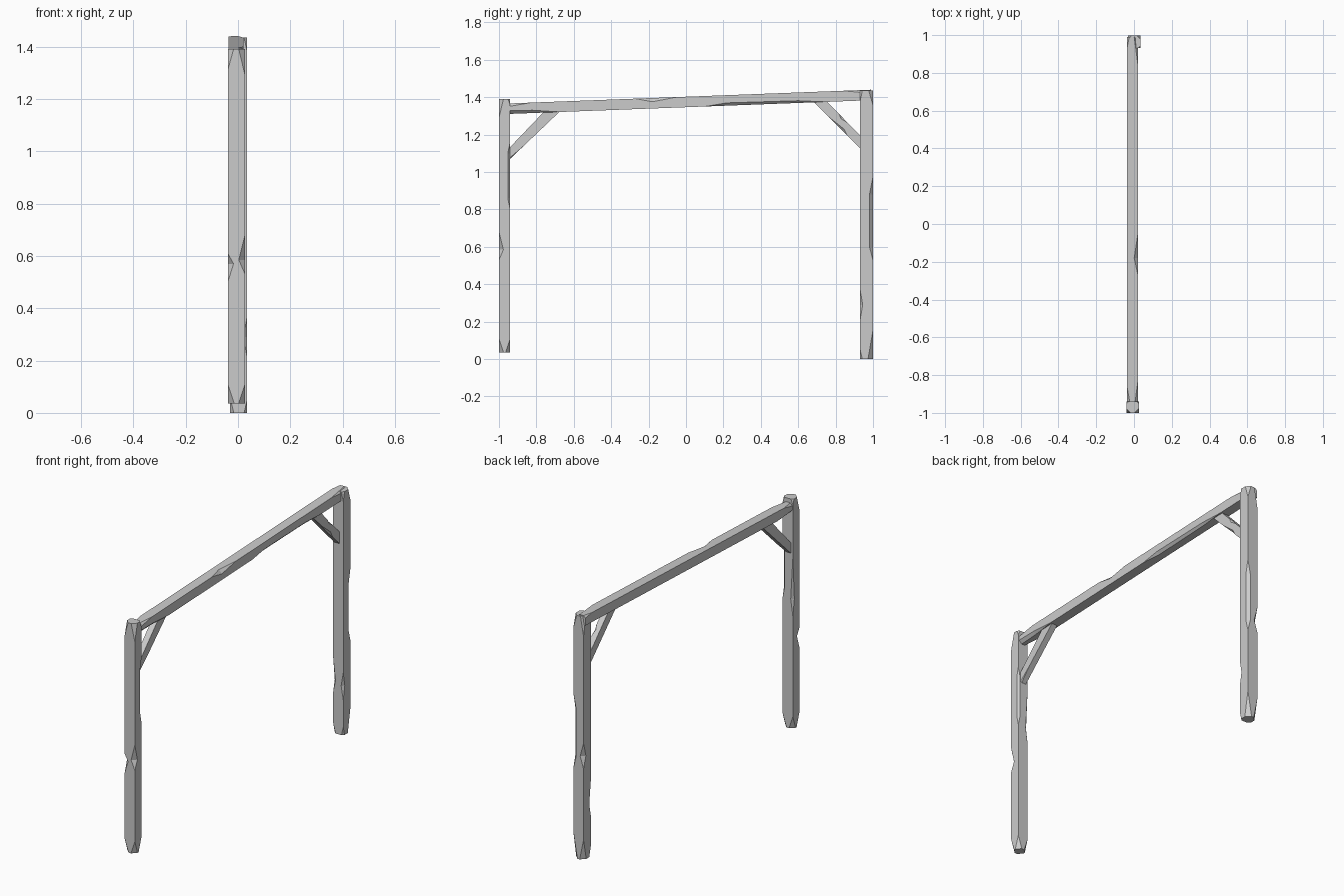
import bpy, bmesh
from mathutils import Vector

if "Cube" in bpy.data.objects:
    bpy.data.objects.remove(bpy.data.objects["Cube"])

CORNERS = [(-1, -1), (1, -1), (1, 1), (-1, 1)]


def cut_at(knots, t):
    """Chip depth of one corner at distance t along the timber."""
    for (t0, c0), (t1, c1) in zip(knots, knots[1:]):
        if t0 <= t <= t1:
            return c0 + (c1 - c0) * (t - t0) / (t1 - t0)
    return 0.0


def timber(name, p0, p1, half_w, v0, v1, chips, span=None):
    """Squared timber from p0 to p1; x half width, v0/v1 half height vectors at the ends.
    chips: one list of chip profiles per corner, each [(position, depth), ...]."""
    p0, p1, v0, v1 = map(Vector, (p0, p1, v0, v1))
    lo, hi = span or (0, 1)
    stops = {lo, hi}
    for corner in chips:
        for knots in corner:
            stops.update(t for t, _ in knots)
    bm = bmesh.new()
    rings = []
    for t in sorted(stops):
        f = (t - lo) / (hi - lo)
        mid, v = p0.lerp(p1, f), v0.lerp(v1, f)
        ring = []
        for i, (a, b) in enumerate(CORNERS):
            c = max([cut_at(k, t) for k in chips[i]] or [0])
            on_side = mid + Vector((a * half_w, 0, 0)) + v * b * (1 - c / v.length)
            on_face = mid + Vector((a * (half_w - c), 0, 0)) + v * b
            pair = [on_side, on_face] if i % 2 == 0 else [on_face, on_side]
            ring += [bm.verts.new(p) for p in pair]
        rings.append(ring)
    for r, s in zip(rings, rings[1:]):
        for i in range(8):
            j = (i + 1) % 8
            bm.faces.new((r[i], r[j], s[j], s[i]))
    bm.faces.new(rings[0][::-1])
    bm.faces.new(rings[-1])
    bmesh.ops.remove_doubles(bm, verts=bm.verts, dist=1e-5)
    bmesh.ops.recalc_face_normals(bm, faces=bm.faces)
    bmesh.ops.dissolve_limit(bm, angle_limit=0.005, verts=bm.verts, edges=bm.edges)
    mesh = bpy.data.meshes.new(name)
    bm.to_mesh(mesh)
    bm.free()
    ob = bpy.data.objects.new(name, mesh)
    bpy.context.collection.objects.link(ob)
    return ob


# front post, chip positions are heights
foot = [(0.035, 0.025), (0.11, 0)]
timber("front_post", (-0.006, -0.97, 0.035), (-0.006, -0.97, 1.39), 0.033,
       (0, 0.03, 0), (0, 0.03, 0), [
           [foot, [(0.50, 0), (0.57, 0.022), (0.61, 0)], [(1.31, 0), (1.39, 0.022)]],
           [foot, [(0.53, 0), (0.585, 0.024), (0.68, 0)], [(1.29, 0), (1.39, 0.024)]],
           [foot, [(0.80, 0), (0.86, 0.013), (1.10, 0.013), (1.16, 0)], [(1.36, 0), (1.39, 0.012)]],
           [foot, [(0.70, 0), (0.80, 0.014), (1.05, 0)], [(1.36, 0), (1.39, 0.012)]],
       ], (0.035, 1.39))

# back post
timber("back_post", (0.002, 0.965, 0), (0.002, 0.965, 1.435), 0.033,
       (0, 0.034, 0), (0, 0.034, 0), [
           [[(0, 0.015), (0.06, 0)], [(0.24, 0), (0.31, 0.015), (0.45, 0)]],
           [[(0, 0.012), (0.05, 0)], [(0.21, 0), (0.29, 0.014), (0.37, 0)], [(1.38, 0), (1.435, 0.012)]],
           [[(0, 0.026), (0.15, 0)], [(0.53, 0), (0.60, 0.018), (0.88, 0.018), (0.97, 0)],
            [(1.36, 0), (1.435, 0.022)]],
           [[(0, 0.025), (0.12, 0)], [(0.54, 0), (0.61, 0.022), (0.69, 0)], [(1.32, 0), (1.435, 0.02)]],
       ], (0, 1.435))

# sloping top beam, chip positions are y
timber("top_beam", (-0.008, -0.96, 1.338), (-0.008, 0.99, 1.412), 0.029,
       (0, 0, 0.028), (0, 0, 0.028), [
           [[(-0.96, 0.02), (-0.80, 0)]],
           [[(-0.96, 0.018), (-0.82, 0.015), (-0.67, 0)], [(0.10, 0), (0.22, 0.015), (0.60, 0.012), (0.75, 0)]],
           [[(-0.96, 0.018), (-0.83, 0)], [(-0.27, 0), (-0.18, 0.02), (-0.05, 0)], [(0.84, 0), (0.99, 0.02)]],
           [[(-0.96, 0.018), (-0.86, 0)], [(0.93, 0), (0.99, 0.012)]],
       ], (-0.96, 0.99))

# diagonal braces
timber("front_brace", (-0.008, -0.95, 1.092), (-0.008, -0.712, 1.328), 0.018,
       (0, 0, 0.031), (0, -0.042, 0), [[], [[(0.0, 0.008), (0.3, 0)]], [], []])
timber("back_brace", (-0.006, 0.945, 1.146), (-0.006, 0.712, 1.382), 0.018,
       (0, 0, 0.034), (0, 0.037, 0),
       [[], [[(0.3, 0), (0.4, 0.012), (0.7, 0)]], [[(0.4, 0), (0.55, 0.01), (0.65, 0)]], []])
